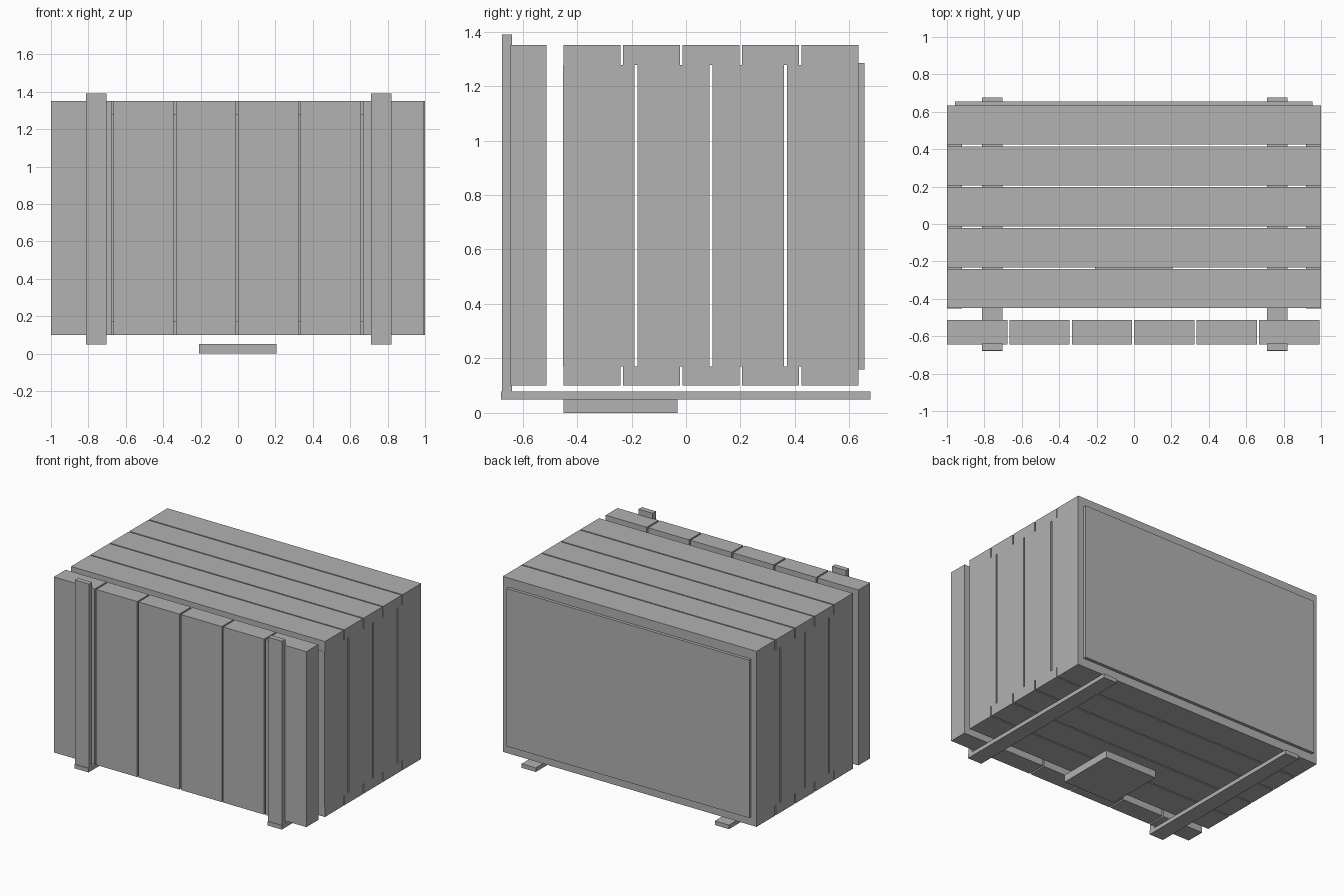
import bpy
import bmesh
from mathutils import Vector

cube = bpy.data.objects.get("Cube")
if cube:
    bpy.data.objects.remove(cube, do_unlink=True)

GREY = (0.445, 0.445, 0.445, 1)
grey = bpy.data.materials.new("plain grey")
grey.use_nodes = True
grey.diffuse_color = GREY
grey.node_tree.nodes["Principled BSDF"].inputs["Base Color"].default_value = GREY


def box(name, x, y, z):
    """Box spanning the given (min, max) ranges."""
    low, high = (Vector(c) for c in zip(x, y, z))
    bm = bmesh.new()
    bmesh.ops.create_cube(bm, size=1)
    for v in bm.verts:
        v.co = (low + high) / 2 + v.co * (high - low)
    mesh = bpy.data.meshes.new(name)
    bm.to_mesh(mesh)
    bm.free()
    mesh.materials.append(grey)
    obj = bpy.data.objects.new(name, mesh)
    bpy.context.scene.collection.objects.link(obj)
    return obj


def planks(start, end, count, gap):
    """Ranges of equal planks with gaps between them."""
    width = (end - start - gap * (count - 1)) / count
    for i in range(count):
        a = start + i * (width + gap)
        yield a, a + width


BOTTOM, TOP = 0.10, 1.35
FLOOR, CEILING = 0.171, 1.277
FRONT, BACK = -0.45, 0.634

# Roof and floor boards
for i, y in enumerate(planks(FRONT, BACK, 5, 0.009), 1):
    box(f"roof_plank_{i}", (-1, 1), y, (CEILING, TOP))
    box(f"floor_plank_{i}", (-1, 1), y, (BOTTOM, FLOOR))

# Side boards
for i, y in enumerate(planks(FRONT - 0.002, BACK, 4, 0.011), 1):
    box(f"right_side_plank_{i}", (-1, -0.92), y, (FLOOR, CEILING))
    box(f"left_side_plank_{i}", (0.92, 1), y, (FLOOR, CEILING))

# Back panel
box("back_panel", (-0.958, 0.955), (BACK, 0.656), (0.16, 1.284))

# Detached front made of upright boards
for i, x in enumerate(planks(-1, 0.991, 6, 0.011), 1):
    box(f"front_plank_{i}", x, (-0.645, -0.512), (BOTTOM, TOP))

# Upright battens and the runners under the crate
for side, x in (("right", (-0.813, -0.702)), ("left", (0.71, 0.821))):
    box(f"{side}_front_batten", x, (-0.676, -0.639), (0.079, 1.39))
    box(f"{side}_runner", x, (-0.68, 0.677), (0.05, 0.079))

# Square block under the floor
box("base_block", (-0.208, 0.205), (-0.449, -0.032), (0, 0.052))
